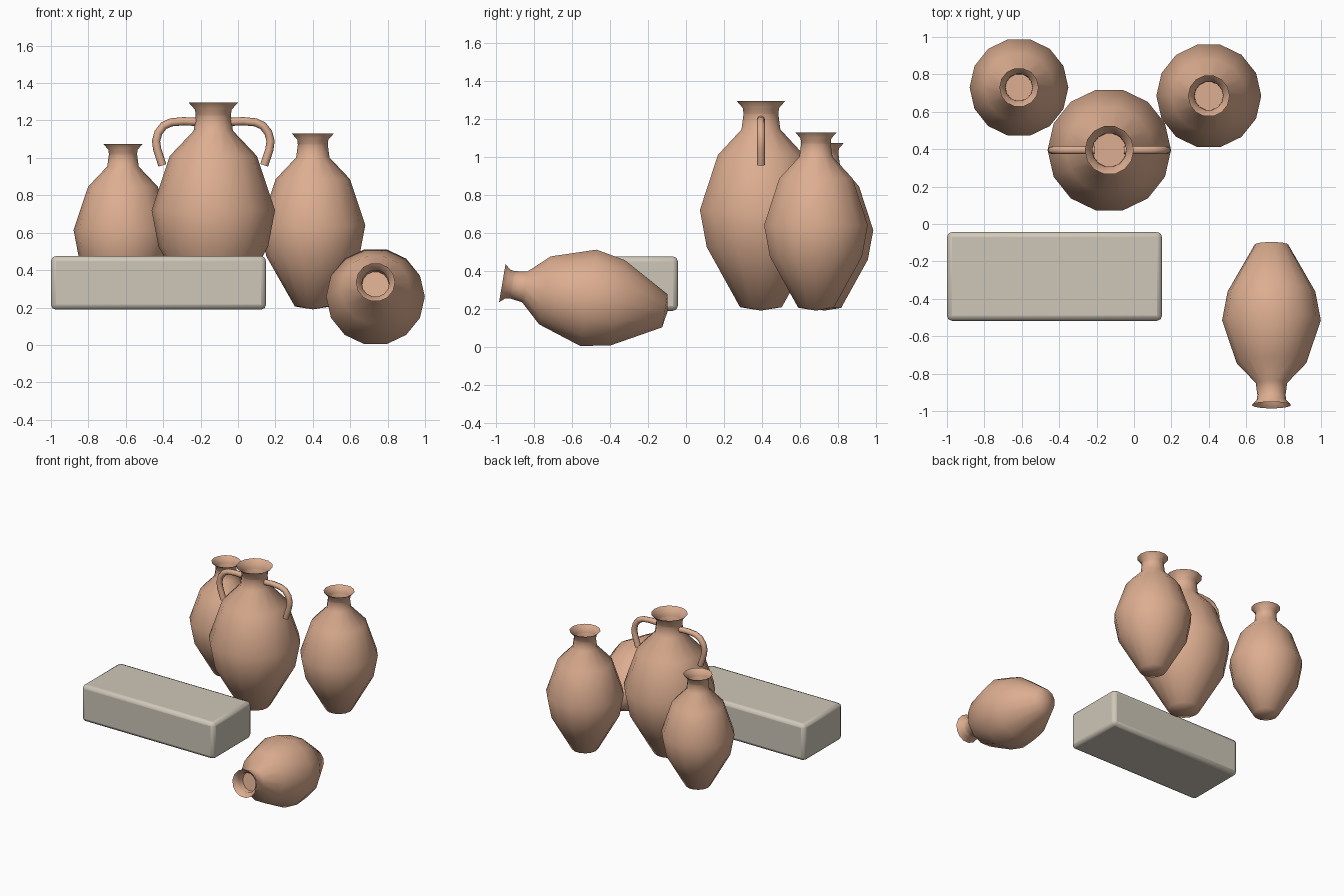
import bpy, bmesh, math
from mathutils import Matrix

if "Cube" in bpy.data.objects:
    bpy.data.objects.remove(bpy.data.objects["Cube"])


def make_mat(name, col):
    m = bpy.data.materials.new(name)
    m.diffuse_color = (*col, 1)
    m.use_nodes = True
    m.node_tree.nodes["Principled BSDF"].inputs["Base Color"].default_value = m.diffuse_color
    return m


clay = make_mat("clay", (0.72, 0.42, 0.28))
stone = make_mat("stone", (0.62, 0.57, 0.48))
SIDES = 14
# radius, height: foot, belly, shoulder, neck, flared lip, then the inside of the mouth
PROFILE = [(0, 0), (0.113, 0.018), (0.293, 0.335), (0.33, 0.53), (0.233, 0.82),
           (0.105, 0.955), (0.091, 1.06), (0.131, 1.105),
           (0.098, 1.07), (0.09, 1.0), (0, 1.0)]
HANDLE = [(0.08, 1.192), (0.16, 1.196), (0.225, 1.19), (0.265, 1.172), (0.294, 1.135),
          (0.306, 1.09), (0.3, 1.045), (0.272, 0.96)]


def finish(obj, mat, angle):
    obj.data.materials.append(mat)
    bpy.ops.object.select_all(action='DESELECT')
    obj.select_set(True)
    bpy.context.view_layer.objects.active = obj
    bpy.ops.object.shade_smooth_by_angle(angle=math.radians(angle))


def jar(name, loc, scale, tilt=0):
    bm = bmesh.new()
    vs = [bm.verts.new((r, 0, z)) for r, z in PROFILE]
    es = [bm.edges.new(p) for p in zip(vs, vs[1:])]
    bmesh.ops.spin(bm, geom=vs + es, axis=(0, 0, 1), cent=(0, 0, 0),
                   angle=2 * math.pi, steps=SIDES)
    bmesh.ops.remove_doubles(bm, verts=bm.verts, dist=1e-4)
    bmesh.ops.recalc_face_normals(bm, faces=bm.faces)
    me = bpy.data.meshes.new(name)
    bm.to_mesh(me)
    bm.free()
    obj = bpy.data.objects.new(name, me)
    bpy.context.collection.objects.link(obj)
    obj.location = loc
    obj.scale = (scale,) * 3
    obj.rotation_euler.x = math.radians(tilt)
    finish(obj, clay, 60)


# three standing jars and one lying on its side
jar("large_jar", (-0.132, 0.395, 0.19), 1.0)
jar("right_jar", (0.40, 0.685, 0.19), 0.85)
jar("left_jar", (-0.615, 0.73, 0.19), 0.80)
jar("fallen_jar", (0.735, -0.097, 0.186), 0.80, 80.3)

# pair of handles on the large jar
for side, sx in (("left", -1), ("right", 1)):
    cu = bpy.data.curves.new(side + "_handle", 'CURVE')
    cu.dimensions = '3D'
    cu.bevel_depth = 0.022
    cu.bevel_resolution = 2
    cu.use_fill_caps = True
    sp = cu.splines.new('POLY')
    sp.points.add(len(HANDLE) - 1)
    for p, (x, z) in zip(sp.points, HANDLE):
        p.co = (sx * x, 0, z, 1)
    obj = bpy.data.objects.new(side + "_handle", cu)
    bpy.context.collection.objects.link(obj)
    obj.location = (-0.132, 0.395, 0)
    bpy.ops.object.select_all(action='DESELECT')
    obj.select_set(True)
    bpy.context.view_layer.objects.active = obj
    bpy.ops.object.convert(target='MESH')
    finish(bpy.context.object, clay, 50)

# stone block with softened edges
bm = bmesh.new()
bmesh.ops.create_cube(bm, size=1, matrix=Matrix.Diagonal((1.15, 0.475, 0.287, 1)))
me = bpy.data.meshes.new("stone_block")
bm.to_mesh(me)
bm.free()
block = bpy.data.objects.new("stone_block", me)
bpy.context.collection.objects.link(block)
block.location = (-0.425, -0.28, 0.332)
bev = block.modifiers.new("edges", 'BEVEL')
bev.width = 0.027
bev.segments = 2
finish(block, stone, 30)
